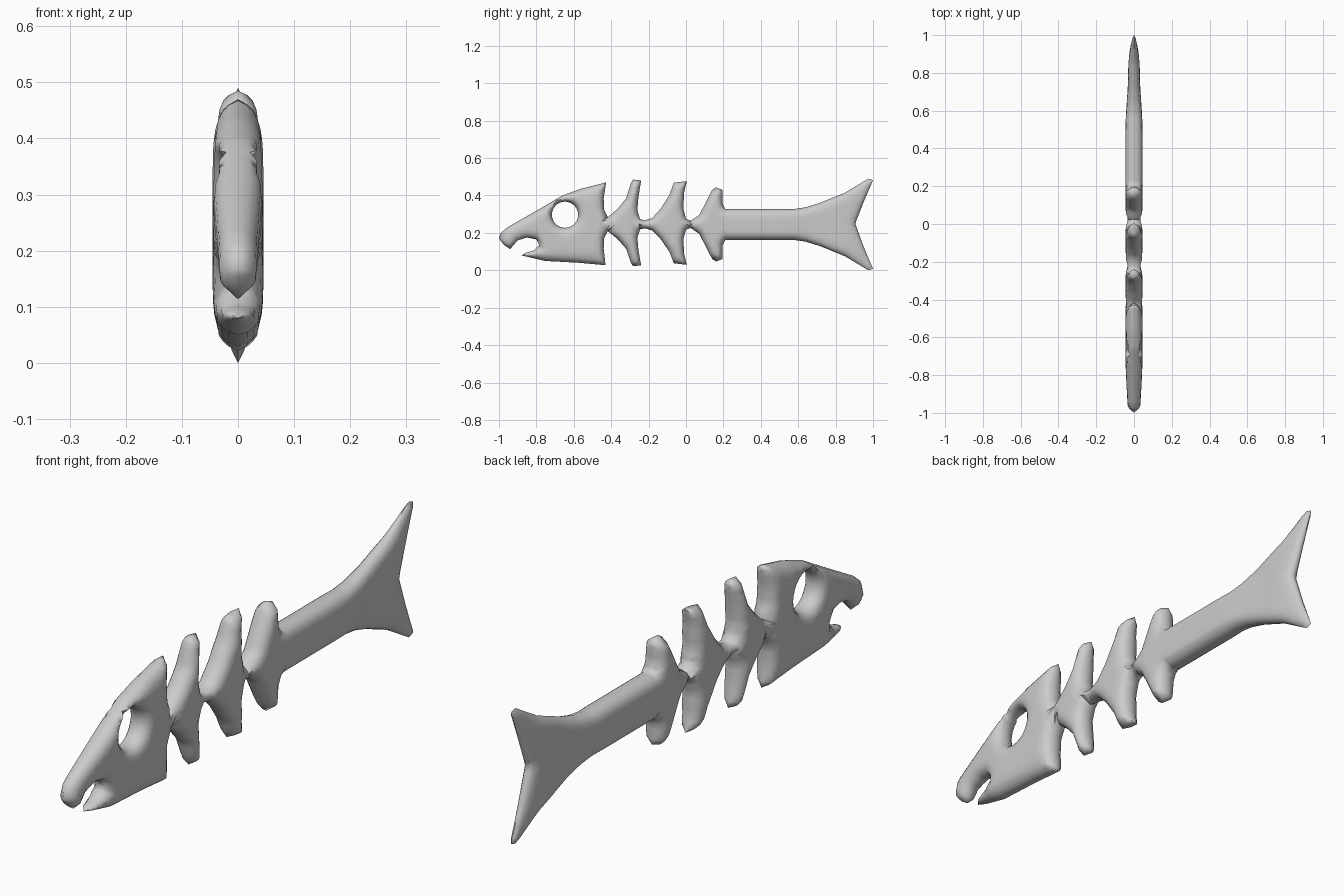
import bpy, bmesh, math
from mathutils import Vector
from mathutils.geometry import delaunay_2d_cdt

if "Cube" in bpy.data.objects:
    bpy.data.objects.remove(bpy.data.objects["Cube"])

MID = 0.25

# Side profile (y, z): head with open mouth, ribs (upper edge only), tail fin (upper half)
mouth = [(-0.43, 0.032), (-0.57, 0.045), (-0.755, 0.055), (-0.88, 0.085), (-0.86, 0.097),
         (-0.81, 0.113), (-0.785, 0.14), (-0.80, 0.17), (-0.85, 0.18), (-0.90, 0.165),
         (-0.94, 0.118), (-0.975, 0.142)]
brow = [(-1.0, 0.175), (-0.993, 0.203), (-0.955, 0.235), (-0.78, 0.335), (-0.66, 0.405),
        (-0.565, 0.44), (-0.427, 0.475)]
ribs = [(-0.44, 0.39), (-0.438, 0.33), (-0.418, 0.288), (-0.365, 0.335), (-0.32, 0.39),
        (-0.295, 0.47), (-0.283, 0.49), (-0.24, 0.485), (-0.255, 0.39), (-0.26, 0.325),
        (-0.245, 0.278), (-0.22, 0.272), (-0.18, 0.285), (-0.135, 0.335), (-0.09, 0.405),
        (-0.065, 0.473), (0.004, 0.482), (-0.01, 0.42), (-0.014, 0.335), (0.0, 0.28),
        (0.025, 0.27), (0.07, 0.30), (0.107, 0.37), (0.14, 0.435), (0.16, 0.448),
        (0.195, 0.435), (0.196, 0.36), (0.21, 0.333)]
tail = [(0.58, 0.333), (0.64, 0.342), (0.715, 0.365), (0.85, 0.42), (0.975, 0.495),
        (1.0, 0.487), (0.95, 0.37)]


def mirrored(points):
    return [(y, MID - (z - MID) * (0.93 if y < 0.05 else 1.0)) for y, z in reversed(points)]


outline = (brow + ribs + tail + [(0.905, 0.255)] + mirrored(tail)
           + mirrored(ribs) + mouth)
eye = [(-0.647 + 0.07 * math.cos(a * math.tau / 28), 0.302 + 0.07 * math.sin(a * math.tau / 28))
       for a in range(28)]
loops = [[Vector(p) for p in outline], [Vector(p) for p in eye]]
segments = [(l[i - 1], l[i]) for l in loops for i in range(len(l))]


def edge_distance(p):
    best = 9.0
    for a, b in segments:
        ab = b - a
        t = max(0.0, min(1.0, (p - a).dot(ab) / ab.length_squared))
        best = min(best, (p - a - ab * t).length_squared)
    return math.sqrt(best)


def inside(p):
    hit = False
    for a, b in segments:
        if (a.y > p.y) != (b.y > p.y):
            if p.x < a.x + (p.y - a.y) * (b.x - a.x) / (b.y - a.y):
                hit = not hit
    return hit


def ramp(v, a, b):
    t = max(0.0, min(1.0, (v - a) / (b - a)))
    return t * t * (3 - 2 * t)


def half_thickness(p, d):
    w = 0.032 + 0.013 * ramp(p.x, -1.05, -0.7)
    w -= 0.014 * ramp(p.x, 0.5, 0.8) + 0.012 * ramp(p.x, 0.8, 1.0)
    w *= 1 - 0.25 * ramp(abs(p.y - MID), 0.12, 0.24)
    t = min(1.0, d / 0.042)
    return w * math.sqrt(1 - (1 - t) ** 2)


# Sample the rim, inset rings and an inner grid
pts, edges, rings = [], [], []
for l in loops:
    start = len(pts)
    for i in range(len(l)):
        a, b = l[i], l[(i + 1) % len(l)]
        n = max(1, round((b - a).length / 0.02))
        normal = Vector((-(b - a).y, (b - a).x)).normalized()
        for k in range(n):
            p = a.lerp(b, k / n)
            pts.append(p)
            for r in (0.005, 0.014, 0.026):
                rings += [(p + normal * s, r) for s in (r, -r)]
    count = len(pts) - start
    edges += [(start + i, start + (i + 1) % count) for i in range(count)]
for q, r in rings:
    if inside(q) and edge_distance(q) > 0.9 * r:
        pts.append(q)
for i in range(92):
    for j in range(24):
        q = Vector((-1 + 0.022 * i, 0.003 + 0.022 * j))
        if inside(q) and edge_distance(q) > 0.034:
            pts.append(q)

flat, _, tris = delaunay_2d_cdt(pts, edges, [], 0, 1e-5)[:3]

# Inflate both sides from the shared rim
bm = bmesh.new()
sides = ([], [])
for p in flat:
    d = edge_distance(p)
    if d < 1e-4:
        v = bm.verts.new((0, p.x, p.y))
        sides[0].append(v)
        sides[1].append(v)
    else:
        h = half_thickness(p, d)
        sides[0].append(bm.verts.new((h, p.x, p.y)))
        sides[1].append(bm.verts.new((-h, p.x, p.y)))
for t in tris:
    if not inside((flat[t[0]] + flat[t[1]] + flat[t[2]]) / 3):
        continue
    if all(sides[0][i] is sides[1][i] for i in t):
        continue
    bm.faces.new([sides[0][i] for i in t])
    bm.faces.new([sides[1][i] for i in reversed(t)])
bmesh.ops.delete(bm, geom=[v for v in bm.verts if not v.link_faces], context='VERTS')
bmesh.ops.recalc_face_normals(bm, faces=bm.faces)
zmin = min(v.co.z for v in bm.verts)
bmesh.ops.translate(bm, verts=bm.verts, vec=(0, 0, -zmin))

mesh = bpy.data.meshes.new("fish_skeleton")
bm.to_mesh(mesh)
bm.free()
fish = bpy.data.objects.new("fish_skeleton", mesh)
bpy.context.collection.objects.link(fish)
bpy.context.view_layer.objects.active = fish
fish.select_set(True)
bpy.ops.object.shade_smooth_by_angle(angle=math.radians(60))
